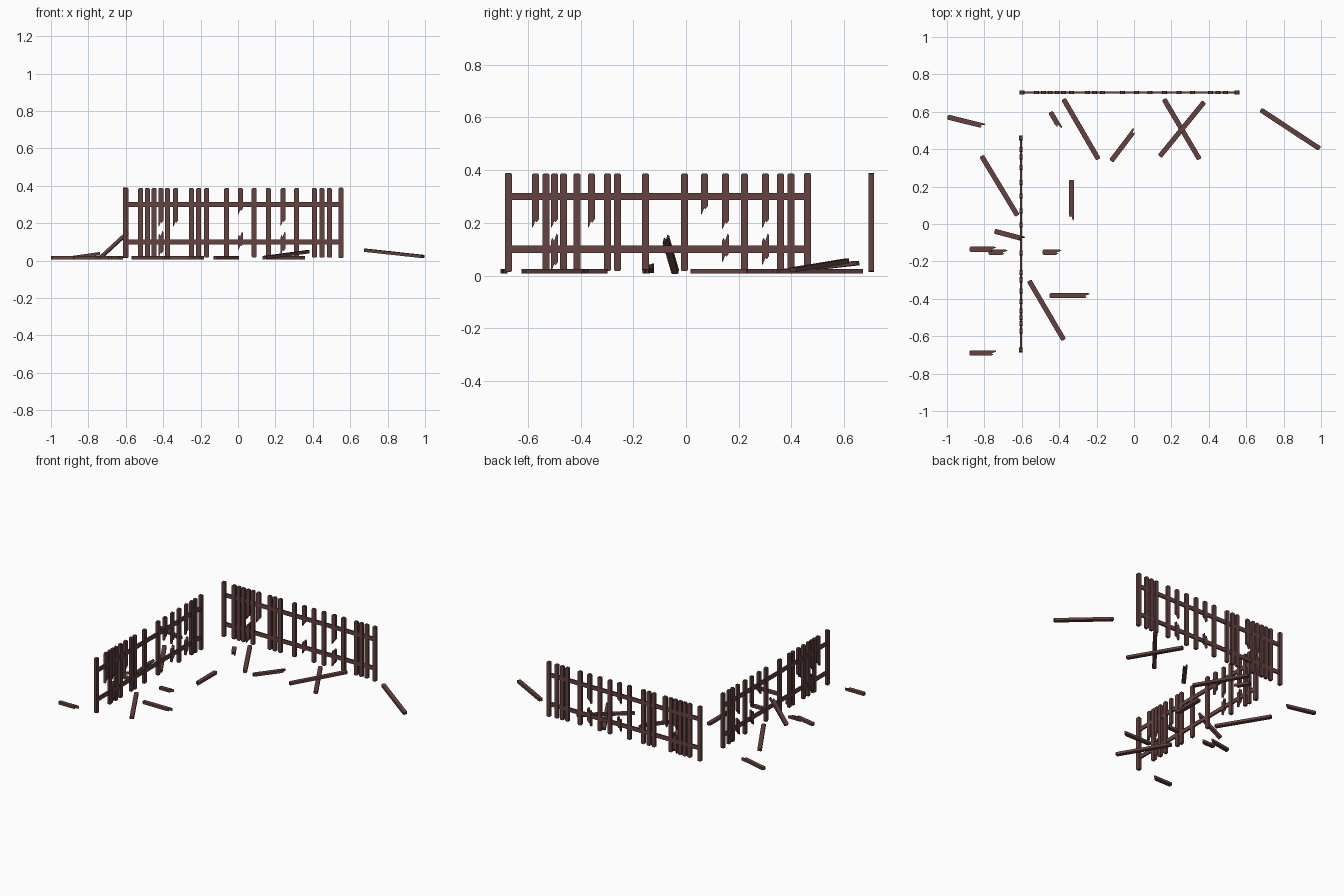
import bpy, bmesh
from mathutils import Vector, Matrix

if "Cube" in bpy.data.objects:
    bpy.data.objects.remove(bpy.data.objects["Cube"])

mat = bpy.data.materials.new("weathered_wood")
mat.diffuse_color = (0.125, 0.055, 0.052, 1)
mat.use_nodes = True
mat.node_tree.nodes["Principled BSDF"].inputs["Base Color"].default_value = mat.diffuse_color
W, T = 0.027, 0.017          # board width and thickness


def board(name, a, b, side, jag_a=False, jag_b=False, w=W, t=T):
    """Flat board from a to b, width along side; ends are clipped or splintered."""
    a, b = Vector(a), Vector(b)
    u = (b - a).normalized()
    v = Vector(side)
    v = (v - u * v.dot(u)).normalized()
    n = u.cross(v)
    L, h, c = (b - a).length, w / 2, 0.005
    # outline: start end from +h to -h, then far end back from -h to +h
    start = ([(0.035, h), (0.022, 0.3 * h), (0.027, -0.1 * h), (0.008, -0.6 * h), (0, -h)] if jag_a
             else [(c, h), (0, h - c), (0, c - h), (c, -h)])
    end = ([(L - 0.03, -h), (L - 0.016, -0.6 * h), (L - 0.028, -0.1 * h), (L, 0.6 * h), (L - 0.008, h)] if jag_b
           else [(L - c, -h), (L, c - h), (L, h - c), (L - c, h)])
    bm = bmesh.new()
    face = bm.faces.new([bm.verts.new(a + u * p + v * q - n * t / 2) for p, q in start + end])
    ext = bmesh.ops.extrude_face_region(bm, geom=[face])["geom"]
    bmesh.ops.translate(bm, vec=n * t, verts=[g for g in ext if isinstance(g, bmesh.types.BMVert)])
    bmesh.ops.recalc_face_normals(bm, faces=bm.faces)
    me = bpy.data.meshes.new(name)
    bm.to_mesh(me)
    bm.free()
    me.materials.append(mat)
    ob = bpy.data.objects.new(name, me)
    bpy.context.collection.objects.link(ob)
    return ob


def panel(name, place, ends, whole, broken):
    """Fence panel; place maps (along, z) to world, broken = (pos, upper_low, lower_low, lower_high)."""
    side = place(1, 0) - place(0, 0)
    for p in ends:
        board(name + "_post", place(p, 0.013), place(p, 0.39), side, t=0.02)
    for p in whole:
        board(name + "_picket", place(p, 0.017), place(p, 0.388), side)
    for p, top, lo, hi in broken:
        board(name + "_upper_stub", place(p, top), place(p, 0.388), side, jag_a=True)
        if hi:
            board(name + "_lower_stub", place(p, lo), place(p, hi), side, jag_a=True, jag_b=True)
    for z in (0.1, 0.3):
        board(name + "_rail", place(ends[0], z), place(ends[1], z), (0, 0, 1), t=0.011)


# Standing fence panels
panel("back_fence", lambda p, z: Vector((p, 0.703, z)), (-0.599, 0.551),
      (-0.521, -0.484, -0.449, -0.377, -0.249, -0.211, -0.168, -0.061,
       0.086, 0.163, 0.313, 0.409, 0.449, 0.489),
      [(-0.412, 0.18, 0.017, 0.16), (-0.334, 0.18, 0, 0),
       (0.013, 0.245, 0.055, 0.155), (0.241, 0.185, 0.03, 0.155)])
panel("left_fence", lambda p, z: Vector((-0.605, p, z)), (-0.674, 0.461),
      (-0.531, -0.465, -0.414, -0.298, -0.260, -0.154, -0.006, 0.222, 0.359, 0.398),
      [(-0.571, 0.18, 0, 0), (-0.499, 0.18, 0.017, 0.16), (-0.359, 0.18, 0, 0),
       (0.07, 0.23, 0, 0), (0.15, 0.175, 0.05, 0.16), (0.302, 0.18, 0.04, 0.16)])

# Fallen boards: start, end, splintered far end
G = 0.016
for a, b, jag in [
    ((-0.997, 0.572, G), (-0.795, 0.522, G), True),
    ((-0.815, 0.364, G), (-0.623, 0.045, G), False),
    ((-0.377, 0.668, G), (-0.190, 0.346, G), False),
    ((-0.447, 0.599, G), (-0.393, 0.508, G), True),
    ((-0.122, 0.337, G), (0.008, 0.508, G), True),
    ((0.160, 0.668, G), (0.350, 0.346, G), False),
    ((0.138, 0.362, G), (0.375, 0.652, 0.048), False),
    ((0.678, 0.610, 0.056), (0.992, 0.403, 0.022), False),
    ((-0.334, 0.235, G), (-0.334, 0.018, G), True),
    ((-0.740, -0.040, 0.012), (-0.590, -0.080, 0.15), True),
    ((-0.878, -0.135, 0.018), (-0.738, -0.135, 0.038), True),
    ((-0.778, -0.151, G), (-0.676, -0.151, G), True),
    ((-0.489, -0.151, G), (-0.388, -0.151, G), True),
    ((-0.452, -0.383, G), (-0.236, -0.383, G), True),
    ((-0.561, -0.303, G), (-0.375, -0.620, G), False),
    ((-0.880, -0.690, G), (-0.735, -0.690, G), True),
]:
    d = Vector(b) - Vector(a)
    board("fallen_board", a, b, (-d.y, d.x, 0), jag_b=jag)
